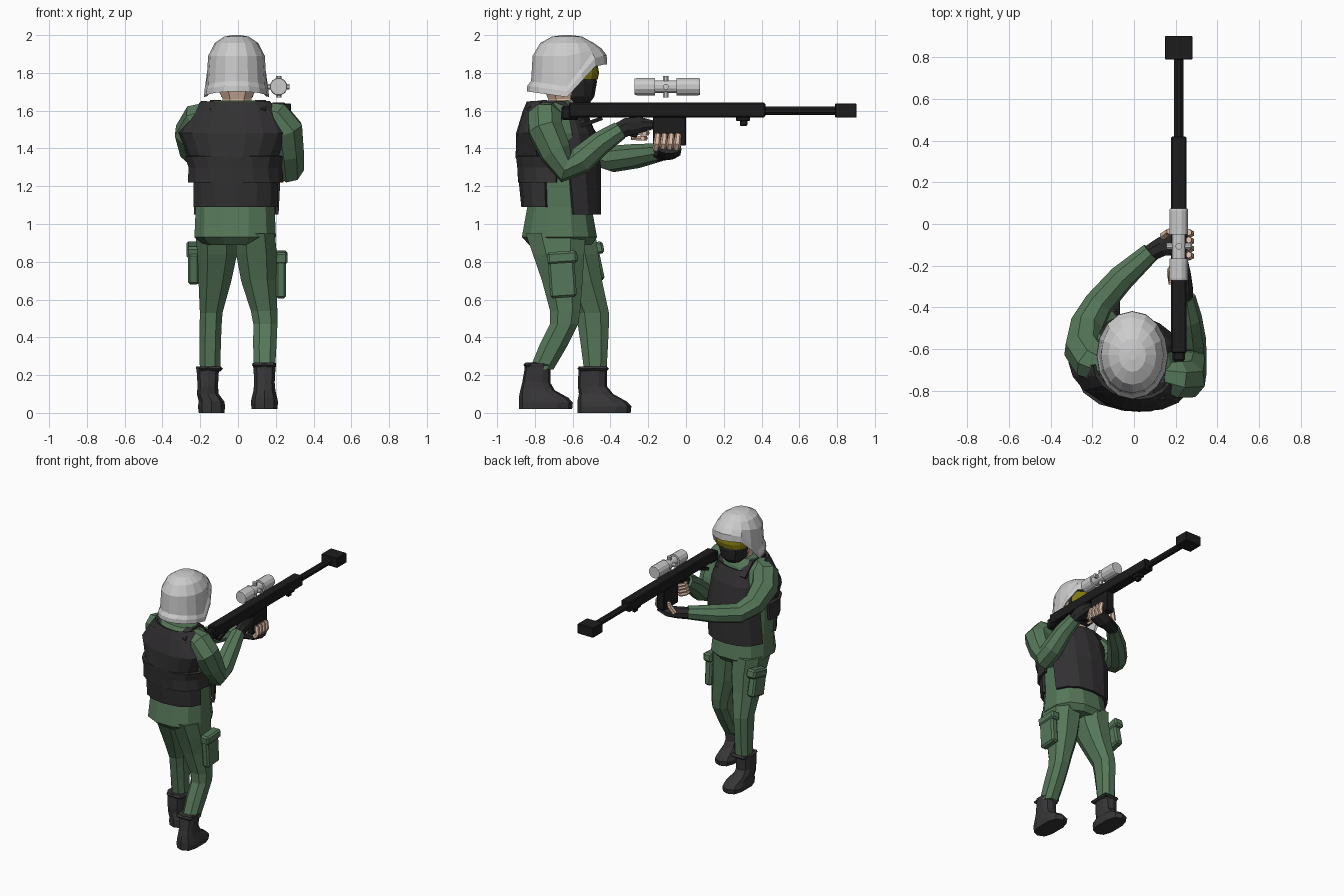
import bpy, bmesh, math
from mathutils import Vector, Matrix

def material(name, r, g, b):
    m = bpy.data.materials.new(name)
    m.diffuse_color = (r, g, b, 1)
    return m

GREEN = material("uniform green", .092, .185, .1)
VEST = material("vest charcoal", .033, .031, .033)
BOOT = material("boot charcoal", .038, .036, .038)
BLACK = material("gun black", .012, .012, .012)
MASK = material("mask black", .022, .021, .022)
GREY = material("light grey", .60, .60, .60)
SKIN = material("skin", .76, .52, .39)
YELLOW = material("goggle yellow", .22, .19, .005)

def finish(name, bm, mat):
    bmesh.ops.recalc_face_normals(bm, faces=bm.faces)
    me = bpy.data.meshes.new(name)
    bm.to_mesh(me)
    bm.free()
    me.materials.append(mat)
    ob = bpy.data.objects.new(name, me)
    bpy.context.collection.objects.link(ob)
    return ob

def bridge(name, rings, mat, closed=True, thick=0):
    """Join rings of points into a surface; closed rings get end caps."""
    bm = bmesh.new()
    vs = [[bm.verts.new(p) for p in r] for r in rings]
    n = len(vs[0])
    for a, b in zip(vs, vs[1:]):
        for i in range(n if closed else n - 1):
            j = (i + 1) % n
            bm.faces.new((a[i], a[j], b[j], b[i]))
    if closed:
        bm.faces.new(vs[0])
        bm.faces.new(vs[-1])
    ob = finish(name, bm, mat)
    if thick:
        s = ob.modifiers.new("thickness", 'SOLIDIFY')
        s.thickness = thick
        s.offset = 0
    return ob

def arc(x, y, z, rx, ry, rot=0, a0=0, a1=360, n=8, p=2.4):
    """Horizontal squarish ellipse, whole or part."""
    pts, full = [], a1 - a0 == 360
    for i in range(n):
        t = math.radians(a0 + (a1 - a0) * (i + .5 if full else i) / (n if full else n - 1))
        c, s = math.cos(t), math.sin(t)
        v = Vector((math.copysign(abs(c) ** (2 / p), c) * rx, math.copysign(abs(s) ** (2 / p), s) * ry, 0))
        pts.append(Matrix.Rotation(math.radians(rot), 3, 'Z') @ v + Vector((x, y, z)))
    return pts

def loft(name, rings, mat, n=8, p=2.4):
    return bridge(name, [arc(*r, n=n, p=p) for r in rings], mat)

def shell(name, rings, a0, a1, mat, n=7, thick=.02, p=2.4):
    return bridge(name, [arc(*r, a0=a0, a1=a1, n=n, p=p) for r in rings], mat, False, thick)

def tube(name, pts, mat, n=8, side=(1, 0, 0)):
    """Tube through (x, y, z, radius[, radius2]) points."""
    P = [Vector(p[:3]) for p in pts]
    rings, t0, s = [], None, Vector(side)
    for i, p in enumerate(pts):
        t = (P[min(i + 1, len(P) - 1)] - P[max(i - 1, 0)]).normalized()
        if t0:
            s = t0.rotation_difference(t) @ s
        s = (s - t * s.dot(t)).normalized()
        u, t0 = t.cross(s), t
        rings.append([P[i] + s * math.cos(a) * p[3] + u * math.sin(a) * p[-1]
                      for a in (2 * math.pi * (k + .5) / n for k in range(n))])
    return bridge(name, rings, mat)

def box(name, lo, hi, mat, bevel=0, rot=0):
    bm = bmesh.new()
    bmesh.ops.create_cube(bm, size=1)
    lo, hi = Vector(lo), Vector(hi)
    M = (Matrix.Translation((lo + hi) / 2) @ Matrix.Rotation(math.radians(rot), 4, 'X')
         @ Matrix.Diagonal((*(hi - lo), 1)))
    bmesh.ops.transform(bm, matrix=M, verts=bm.verts)
    if bevel:
        bmesh.ops.bevel(bm, geom=bm.edges[:], offset=bevel, segments=1, affect='EDGES')
    return finish(name, bm, mat)

# helmet: rim height follows the face opening
def rim(s):
    if s < 0:
        return 1.672 - .03 * s
    return 1.672 + .172 * min(1, s / .75)

def helmet_ring(rx, ry, z):
    pts = []
    for i in range(16):
        a = math.pi * i / 8
        c, s = math.cos(a), math.sin(a)
        pts.append(Vector((-.008 + rx * c, -.63 + ry * s, z(s) if callable(z) else z)))
    return pts

bridge("helmet", [helmet_ring(.12, .15, 1.91), helmet_ring(.155, .19, lambda s: rim(s) + .005),
                  helmet_ring(.172, .212, rim), helmet_ring(.17, .21, lambda s: rim(s) + .03 + .02 * max(s, 0)),
                  helmet_ring(.16, .19, lambda s: rim(s) + .055 + .02 * max(s, 0)),
                  helmet_ring(.150, .182, lambda s: 1.89 + .04 * max(s, 0)),
                  helmet_ring(.115, .142, 1.958), helmet_ring(.065, .08, 1.992),
                  helmet_ring(.02, .025, 2.0)], GREY)

# head, mask and goggles
loft("neck", [(-.005, -.66, 1.58, .085, .085), (-.005, -.645, 1.70, .08, .08)], SKIN)
loft("head", [(-.005, -.65, 1.66, .08, .085), (-.005, -.65, 1.72, .112, .11),
              (-.005, -.64, 1.88, .115, .12)], SKIN)
loft("mask", [(-.005, -.575, 1.64, .055, .065), (-.005, -.575, 1.675, .088, .09),
              (-.005, -.58, 1.75, .108, .108), (-.005, -.59, 1.89, .115, .11)], MASK, 10)
shell("goggles", [(-.005, -.58, z, .118, r) for z, r in ((1.765, .106), (1.80, .114), (1.84, .106))],
      15, 165, YELLOW, 7, .012)

# jacket
loft("jacket", [(-.015, -.665, .89, .17, .17), (-.015, -.67, .93, .222, .205), (-.015, -.67, 1.09, .215, .175),
                (-.015, -.68, 1.3, .22, .185), (-.015, -.69, 1.48, .26, .17, -12),
                (-.01, -.69, 1.60, .20, .13, -12), (-.005, -.69, 1.655, .14, .09, -12)], GREEN, 12)

# vest
shell("vest_back_lower", [(-.012, -.68, 1.09, .22, .182), (-.012, -.68, 1.24, .222, .197)], 195, 345, VEST)
shell("vest_back_middle", [(-.015, -.685, 1.22, .245, .195, -6), (-.015, -.685, 1.30, .24, .20, -7),
                           (-.015, -.685, 1.36, .26, .205, -8)], 175, 365, VEST, 9)
shell("vest_back_upper", [(-.015, -.69, 1.35, .235, .20, -12), (-.015, -.69, 1.48, .295, .19, -14),
                          (-.005, -.69, 1.59, .23, .16, -14), (-.005, -.69, 1.645, .185, .14, -14)],
      192, 348, VEST, 9, .02, 2.1)
shell("vest_front", [(-.01, -.68, 1.05, .225, .22), (-.01, -.68, 1.3, .23, .222, -6),
                     (-.01, -.68, 1.48, .21, .19, -10), (-.01, -.69, 1.59, .17, .155, -12)],
      18, 162, VEST)
for sx in (-1, 1):
    tube("vest_strap", [(sx * .12, -.82 - sx * .02, 1.60, .04, .015), (sx * .12, -.74 - sx * .02, 1.648, .04, .012),
                        (sx * .115, -.63 - sx * .02, 1.64, .04, .015), (sx * .11, -.54 - sx * .02, 1.55, .04, .015)],
         VEST, 4)

# arms
tube("right_arm", [(.13, -.73, 1.58, .07), (.20, -.745, 1.56, .095), (.25, -.745, 1.50, .098), (.265, -.69, 1.38, .087),
                   (.27, -.635, 1.295, .08), (.273, -.56, 1.335, .074), (.262, -.45, 1.43, .064),
                   (.245, -.35, 1.495, .05)], GREEN, 8, (0, 1, 0))
tube("left_arm", [(-.13, -.69, 1.575, .08), (-.20, -.66, 1.55, .10), (-.24, -.60, 1.48, .10), (-.228, -.49, 1.39, .084),
                  (-.17, -.385, 1.345, .072), (-.06, -.26, 1.36, .065), (.08, -.135, 1.38, .048)],
     GREEN, 8, (0, 0, 1))

# gloves and fingers
tube("right_glove", [(.25, -.38, 1.48, .035, .045), (.25, -.31, 1.515, .035, .052), (.245, -.24, 1.525, .03, .045),
                     (.24, -.175, 1.525, .02, .025)], MASK, 8)
tube("left_glove", [(.06, -.15, 1.375, .042), (.13, -.11, 1.375, .05, .04), (.20, -.09, 1.375, .065, .035),
                    (.265, -.085, 1.40, .065, .03)], MASK, 8, (0, 1, 0))
for i in range(4):
    y = -.16 + .036 * i
    tube("left_finger", [(.25, y, 1.395, .018), (.272, y + .006, 1.425, .019), (.262, y + .012, 1.478, .016)], SKIN, 6)
    z = 1.535 - .027 * i
    tube("right_finger", [(.235, -.20 - .01 * i, z, .013), (.195, -.185 - .01 * i, z, .014),
                          (.172, -.22 - .01 * i, z, .013), (.178, -.26 - .01 * i, z, .011)], SKIN, 6, (0, 0, 1))
tube("left_thumb", [(.14, -.06, 1.39, .02), (.165, -.04, 1.44, .018), (.17, -.035, 1.47, .014)], SKIN, 6)

# legs
loft("right_leg", [(.09, -.69, .95, .112, .17), (.098, -.675, .84, .115, .145), (.11, -.655, .70, .1, .115),
                   (.138, -.64, .54, .075, .085), (.145, -.645, .47, .068, .08), (.142, -.70, .36, .066, .08),
                   (.14, -.765, .23, .06, .068)], GREEN)
loft("left_leg", [(-.115, -.63, .95, .118, .16), (-.11, -.60, .84, .112, .145), (-.122, -.555, .70, .093, .118),
                  (-.142, -.495, .53, .064, .093), (-.145, -.49, .46, .062, .087), (-.147, -.485, .36, .06, .077),
                  (-.148, -.48, .22, .058, .063)], GREEN)

# thigh pouches with flaps
for side, x0, x1, y0, z0, h, rot in (("right", .20, .255, -.725, .61, .21, 4), ("left", -.265, -.205, -.585, .69, .17, 12)):
    box(side + "_pouch", (x0, y0, z0), (x1, y0 + .14, z0 + h), GREEN, .012, rot)
    box(side + "_pouch_flap", (x0 - .008, y0 - .01, z0 + h - .03), (x1 + .008, y0 + .15, z0 + h + .035), GREEN, .012, rot)

# boots: heel-to-toe rings stacked from sole to collar
for side, x, y, z, lean in (("right", .14, -.885, .02, .03), ("left", -.14, -.575, .0, .005)):
    rings = [(0, 0, .282, .07), (.035, 0, .286, .075), (.06, 0, .262, .07), (.10, .008, .19, .06),
             (.14, .6 * lean, .155 + .4 * lean, .056), (.21, lean, .155 + .4 * lean, .06), (.245, lean, .155 + .4 * lean, .065)]
    loft(side + "_boot", [(x - .02 * (h > .09) * (x < 0), y + (b + l) / 2, z + h, w, (l - b) / 2)
                          for h, b, l, w in rings], BOOT, 10, 2.8)
    box(side + "_boot_collar", (x - .068, y + lean - .006, z + .222), (x + .06, y + .168, z + .246), BOOT, .012)

# rifle
X = .215
box("rifle_receiver", (X - .037, -.62, 1.565), (X + .037, .42, 1.642), BLACK, .006)
box("rifle_butt", (X - .03, -.66, 1.55), (X + .03, -.57, 1.625), BLACK, .01)
tube("rifle_barrel", [(X, .40, 1.60, .024), (X, .82, 1.60, .024)], BLACK, 8)
box("muzzle_brake", (X - .066, .79, 1.563), (X + .066, .903, 1.637), BLACK, .003)
box("magazine", (X - .03, -.175, 1.415), (X + .03, 0, 1.575), BLACK, .004)
box("rifle_grip", (X - .02, -.30, 1.46), (X + .02, -.245, 1.575), BLACK, .006, -15)
box("trigger_guard", (X - .01, -.27, 1.505), (X + .01, -.17, 1.515), BLACK)
box("stock_strut", (X - .02, -.56, 1.53), (X + .02, -.44, 1.55), BLACK, 0, 20)
box("bipod_mount", (X - .025, .265, 1.545), (X + .025, .34, 1.57), BLACK, .005)
box("bipod_stub", (X - .012, .285, 1.52), (X + .012, .325, 1.55), BLACK, .004)

# scope
S = 1.727
tube("scope_tube", [(X, -.17, S, .034), (X, -.04, S, .034)], GREY, 12)
tube("scope_rear", [(X, -.272, S, .044), (X, -.262, S, .047), (X, -.165, S, .047)], GREY, 12)
tube("scope_front", [(X, -.05, S, .047), (X, .065, S, .047), (X, .075, S, .044)], GREY, 12)
tube("scope_turret_vertical", [(X, -.107, S - .056, .016), (X, -.107, S + .056, .016)], GREY, 8)
tube("scope_turret_side", [(X - .058, -.107, S, .016), (X + .058, -.107, S, .016)], GREY, 8, (0, 1, 0))
